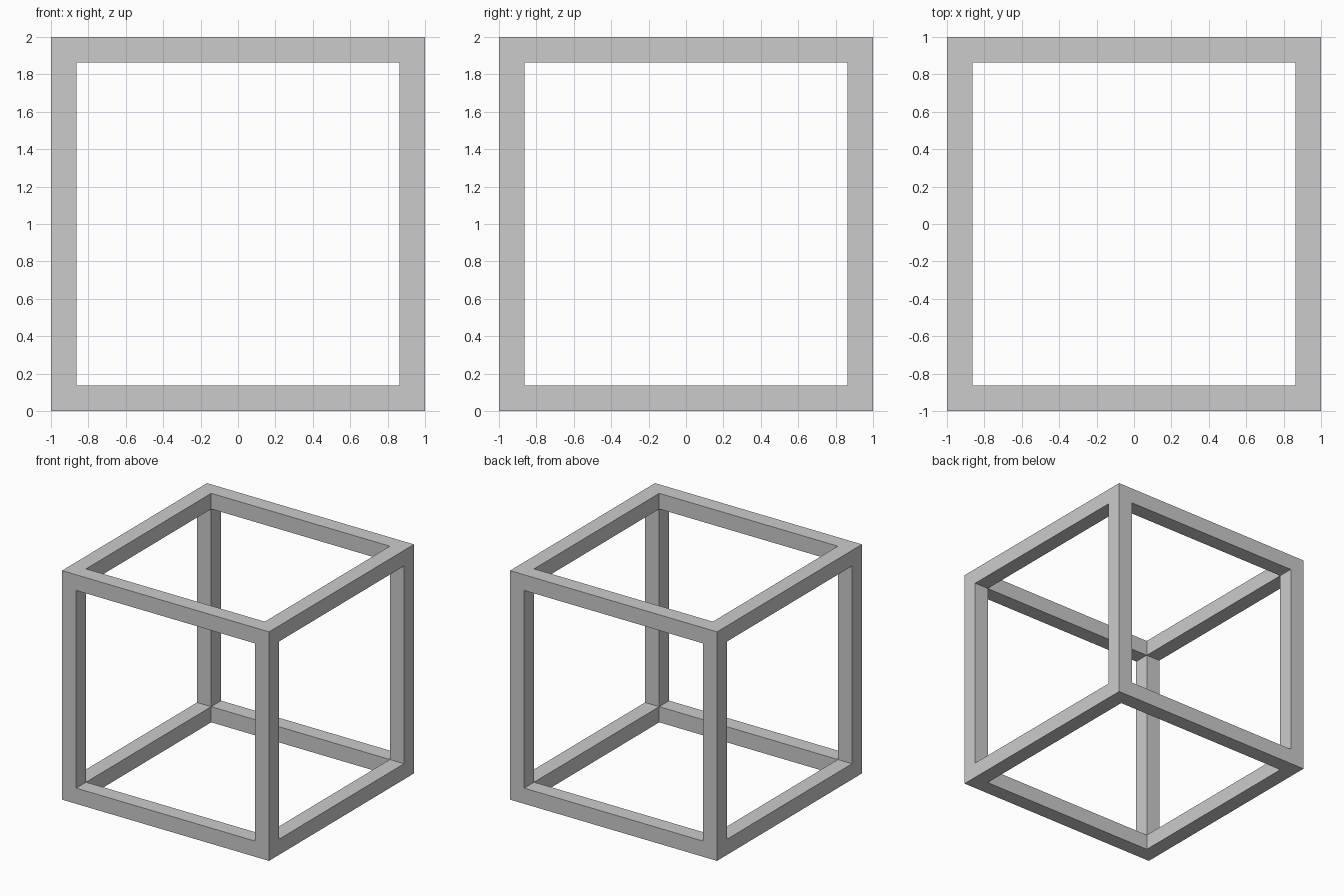
import bpy, bmesh
from mathutils import Matrix

if "Cube" in bpy.data.objects:
    bpy.data.objects.remove(bpy.data.objects["Cube"])

SIZE = 2.0
BAR = 0.137  # square bar thickness

# Open cube frame: inset every face, push the panels in by one bar, remove them
bm = bmesh.new()
bmesh.ops.create_cube(bm, size=SIZE, matrix=Matrix.Translation((0, 0, SIZE / 2)))
panels = bm.faces[:]
bmesh.ops.inset_individual(bm, faces=panels, thickness=BAR, use_even_offset=True)
bmesh.ops.inset_individual(bm, faces=panels, thickness=0.0, depth=-BAR)
bmesh.ops.delete(bm, geom=panels, context='FACES')

# Weld the inner corners where the bars meet
bmesh.ops.remove_doubles(bm, verts=bm.verts[:], dist=0.001)
bmesh.ops.recalc_face_normals(bm, faces=bm.faces[:])

mesh = bpy.data.meshes.new("cube_frame")
bm.to_mesh(mesh)
bm.free()
bpy.context.collection.objects.link(bpy.data.objects.new("cube_frame", mesh))
